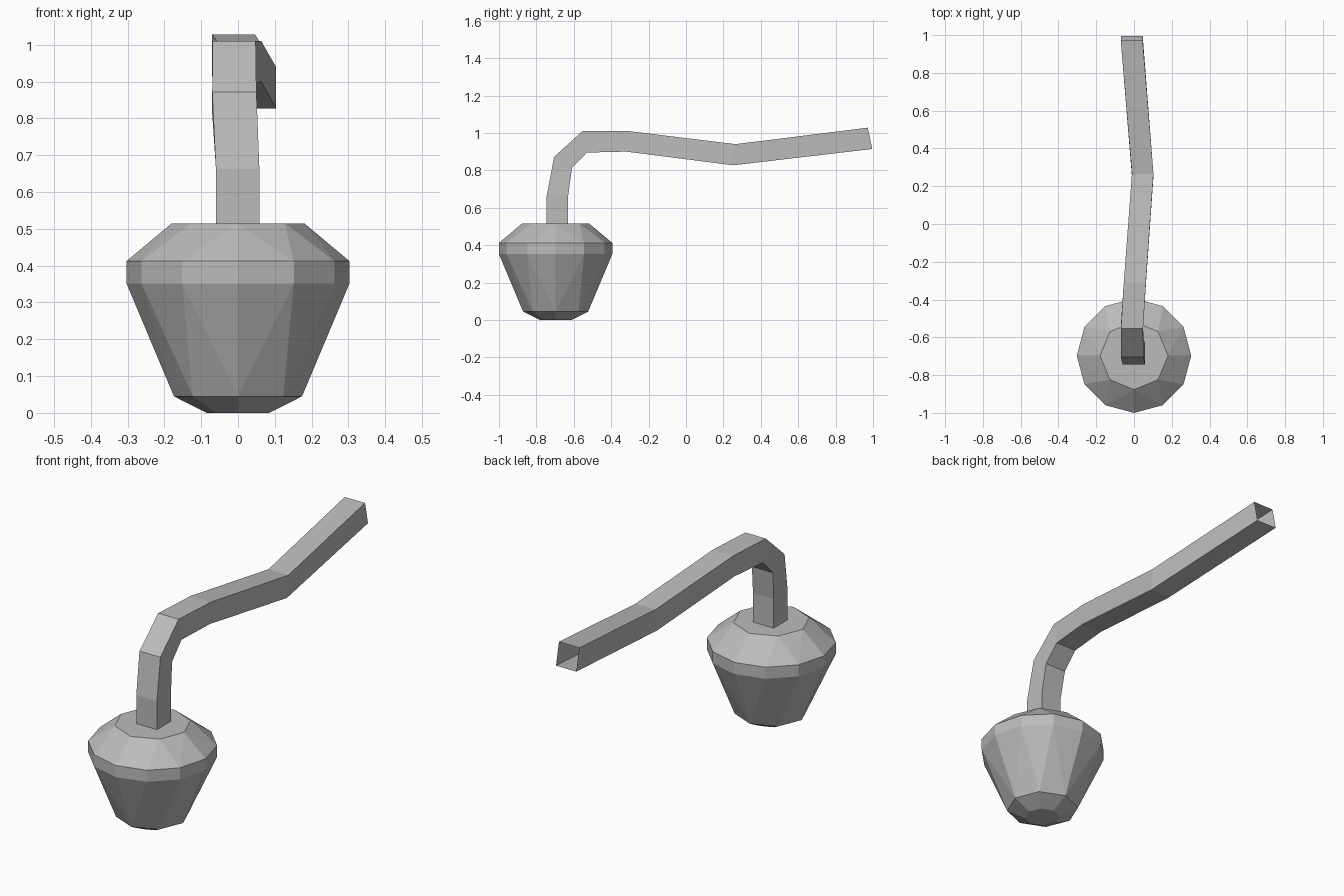
import bpy, bmesh, math

if "Cube" in bpy.data.objects:
    bpy.data.objects.remove(bpy.data.objects["Cube"])

grey = bpy.data.materials.new("plain grey")
grey.diffuse_color = (0.5, 0.5, 0.5, 1)
grey.use_nodes = True
grey.node_tree.nodes["Principled BSDF"].inputs["Base Color"].default_value = grey.diffuse_color


def finish(name, bm):
    bmesh.ops.recalc_face_normals(bm, faces=bm.faces)
    mesh = bpy.data.meshes.new(name)
    bm.to_mesh(mesh)
    bm.free()
    mesh.materials.append(grey)
    obj = bpy.data.objects.new(name, mesh)
    bpy.context.collection.objects.link(obj)
    return obj


# Faceted bowl: hull around stacked rings (height, radius, sides)
rings = [(0, 0.085, 8), (0.045, 0.174, 8), (0.352, 0.303, 12),
         (0.412, 0.303, 12), (0.515, 0.18, 8)]
bm = bmesh.new()
for z, r, n in rings:
    for i in range(n):
        a = 2 * math.pi * i / n
        bm.verts.new((r * math.cos(a), -0.697 + r * math.sin(a), z))
bmesh.ops.convex_hull(bm, input=bm.verts)
bmesh.ops.dissolve_limit(bm, angle_limit=0.01, verts=bm.verts, edges=bm.edges)
finish("bowl", bm)

# Bent square stem, open at both ends:
# (left x, right x, outer y, outer z, inner y, inner z)
sections = [
    (-0.060, 0.058, -0.745, 0.513, -0.630, 0.513),
    (-0.060, 0.058, -0.745, 0.662, -0.630, 0.665),
    (-0.070, 0.050, -0.705, 0.872, -0.610, 0.812),
    (-0.069, 0.048, -0.553, 1.010, -0.530, 0.895),
    (-0.054, 0.063, -0.310, 1.010, -0.320, 0.900),
    (-0.011, 0.103, 0.265, 0.940, 0.252, 0.827),
    (-0.070, 0.046, 0.972, 1.028, 0.996, 0.914),
]
bm = bmesh.new()
loops = []
for xl, xr, yo, zo, yi, zi in sections:
    loops.append([bm.verts.new(p) for p in
                  ((xl, yo, zo), (xr, yo, zo), (xr, yi, zi), (xl, yi, zi))])
for a, b in zip(loops, loops[1:]):
    for i in range(4):
        j = (i + 1) % 4
        bm.faces.new((a[i], a[j], b[j], b[i]))
finish("stem", bm)
